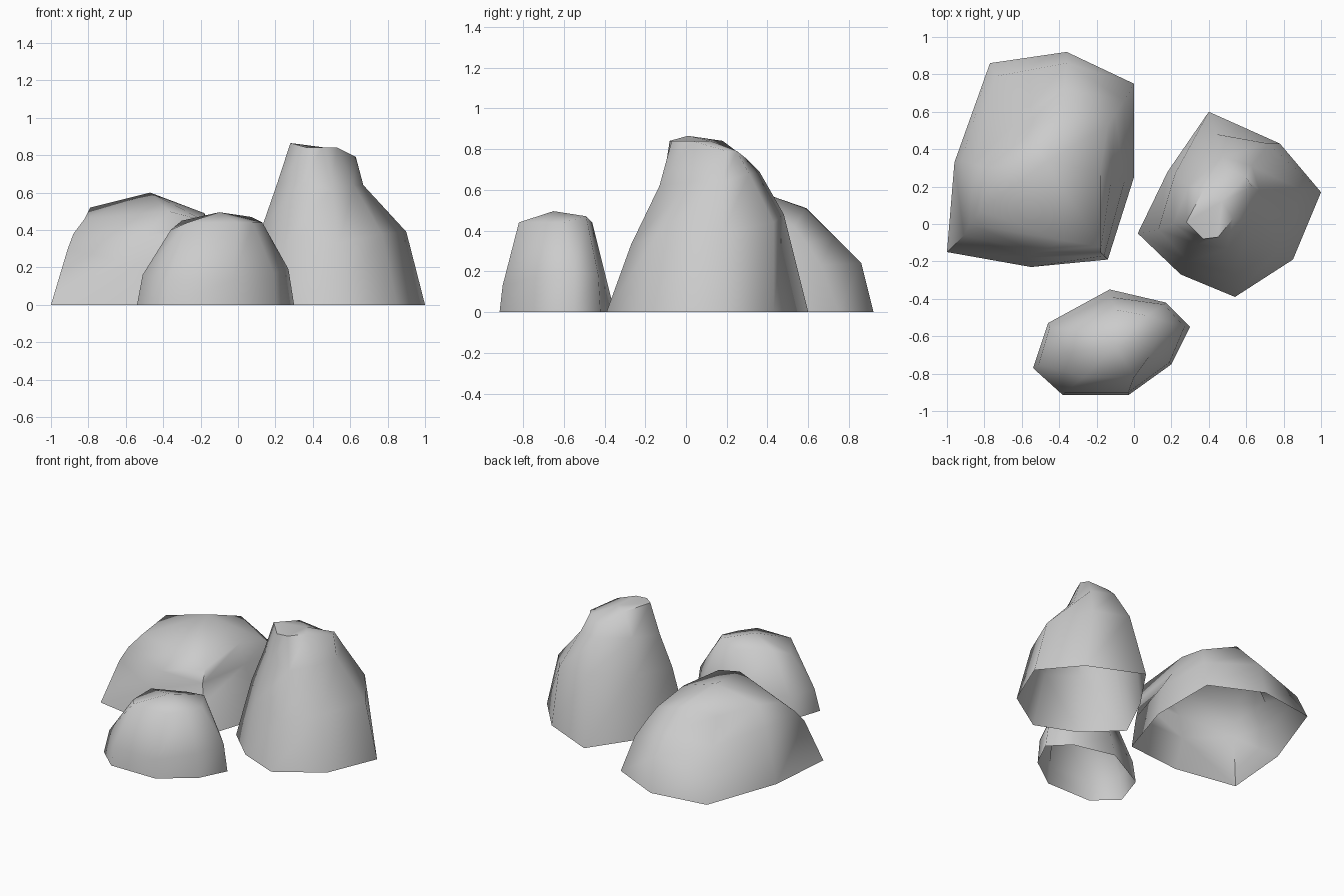
import bpy, bmesh, math


def rock(name, foot, rings, peak, crease=70):
    """Loft an open-bottomed boulder: ground outline -> uneven rings -> peak."""
    bm = bmesh.new()
    loops = [[bm.verts.new((x, y, 0)) for x, y in foot]]
    loops += [[bm.verts.new(p) for p in ring] for ring in rings]
    n = len(foot)
    for low, high in zip(loops, loops[1:]):
        for i in range(n):
            j = (i + 1) % n
            bm.faces.new((low[i], low[j], high[j], high[i]))
    top = bm.verts.new(peak)
    for i in range(n):
        bm.faces.new((loops[-1][i], loops[-1][(i + 1) % n], top))
    mesh = bpy.data.meshes.new(name)
    bm.to_mesh(mesh)
    bm.free()
    obj = bpy.data.objects.new(name, mesh)
    bpy.context.collection.objects.link(obj)
    bpy.ops.object.select_all(action='DESELECT')
    obj.select_set(True)
    bpy.context.view_layer.objects.active = obj
    bpy.ops.object.shade_smooth_by_angle(angle=math.radians(crease))


# Tall boulder on the right (outlines run counter-clockwise from the west)
rock("tall_rock",
     [(.02, -.05), (.25, -.27), (.54, -.39), (.85, -.19),
      (1, .17), (.78, .43), (.40, .60), (.18, .28)],
     [[(.13, -.03, .42), (.29, -.20, .38), (.54, -.27, .33), (.77, -.14, .38),
       (.90, .18, .39), (.72, .43, .44), (.44, .48, .48), (.22, .27, .45)],
      [(.21, 0, .65), (.34, -.11, .65), (.50, -.13, .62), (.62, .02, .64),
       (.67, .18, .64), (.63, .31, .68), (.47, .36, .69), (.29, .20, .68)],
      [(.28, .01, .865), (.37, -.08, .84), (.45, -.07, .84), (.53, .03, .84),
       (.63, .20, .79), (.60, .25, .79), (.49, .30, .75), (.37, .18, .84)]],
     (.47, .12, .84))

# Low boulder at the front
rock("front_rock",
     [(-.54, -.77), (-.38, -.915), (-.03, -.915), (.20, -.75),
      (.30, -.55), (.17, -.42), (-.13, -.35), (-.46, -.53)],
     [[(-.51, -.75, .16), (-.37, -.90, .13), (-.03, -.90, .13), (.19, -.74, .17),
       (.27, -.55, .19), (.16, -.43, .18), (-.13, -.39, .16), (-.45, -.55, .16)],
      [(-.36, -.69, .40), (-.27, -.82, .44), (.00, -.82, .44), (.08, -.71, .44),
       (.13, -.60, .44), (.07, -.49, .47), (-.09, -.46, .44), (-.30, -.57, .45)]],
     (-.10, -.65, .495))

# Broad boulder at the back left: steep front lobe, gouge at the rear left
rock("broad_rock",
     [(-1, -.15), (-.55, -.23), (-.14, -.19), (0, .25),
      (0, .75), (-.36, .92), (-.77, .86), (-.96, .33)],
     [[(-.91, -.06, .30), (-.57, -.18, .22), (-.16, -.17, .22), (-.05, .23, .24),
       (-.05, .66, .23), (-.36, .86, .24), (-.74, .79, .17), (-.92, .34, .22)],
      [(-.88, 0, .38), (-.52, -.15, .36), (-.18, -.15, .36), (-.12, .25, .36),
       (-.10, .59, .34), (-.37, .73, .37), (-.61, .56, .27), (-.86, .32, .38)],
      [(-.82, .07, .46), (-.37, -.09, .50), (-.18, -.12, .45), (-.18, .28, .49),
       (-.14, .53, .42), (-.39, .59, .51), (-.60, .50, .46), (-.79, .30, .52)]],
     (-.47, .33, .60))
